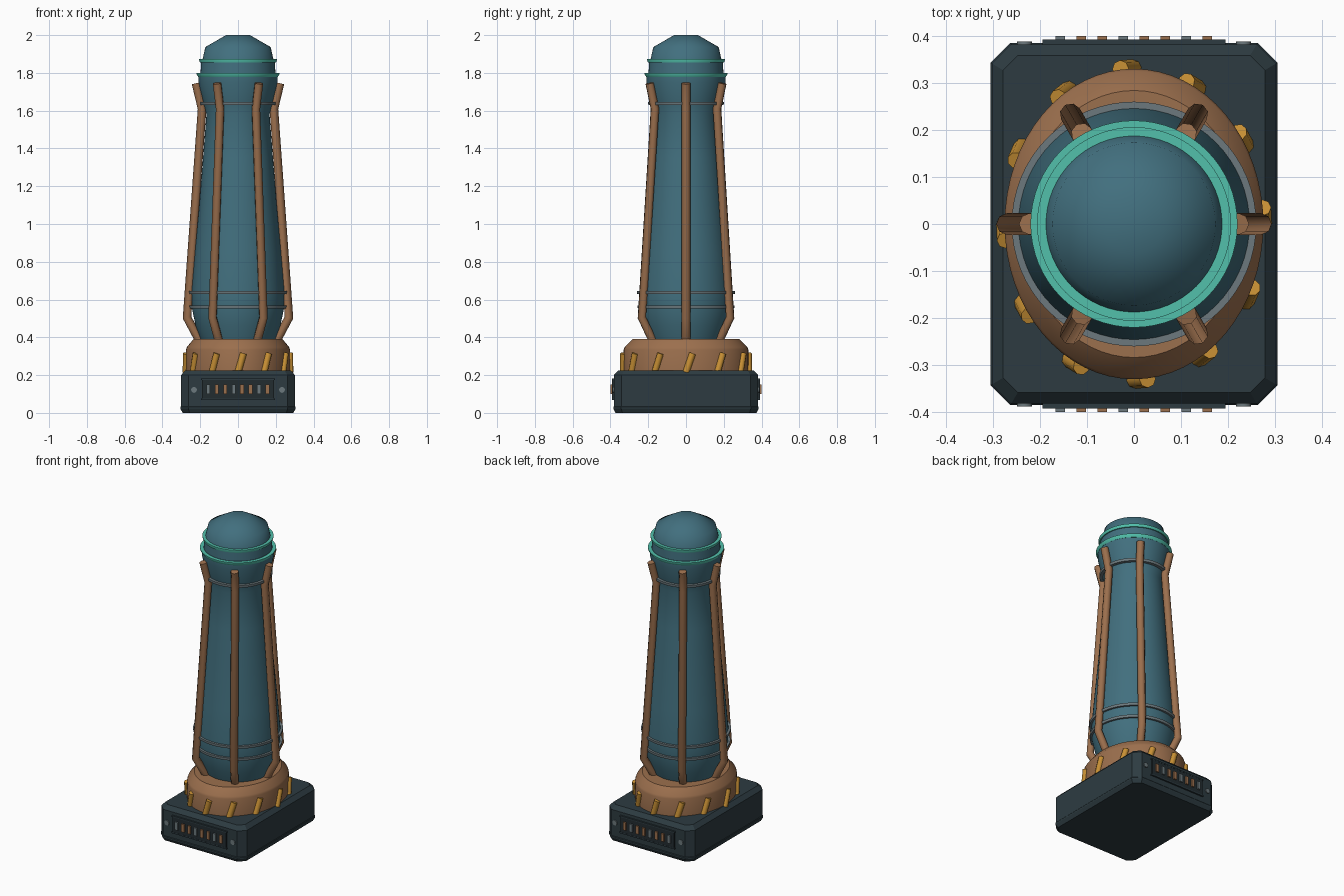
import bpy, bmesh, math

cube = bpy.data.objects.get("Cube")
if cube:
    bpy.data.objects.remove(cube, do_unlink=True)


def material(name, *rgb):
    m = bpy.data.materials.new(name)
    m.use_nodes = True
    colour = (*rgb, 1)
    m.diffuse_color = colour
    m.node_tree.nodes["Principled BSDF"].inputs["Base Color"].default_value = colour
    return m


teal = material("teal metal", 0.054, 0.16, 0.21)
copper = material("copper", 0.33, 0.16, 0.075)
brass = material("brass", 0.58, 0.28, 0.035)
mint = material("mint glow", 0.085, 0.53, 0.41)
grey = material("grey steel", 0.15, 0.19, 0.205)
dark = material("dark slate", 0.026, 0.044, 0.053)
black = material("vent black", 0.016, 0.025, 0.03)


def add_object(name, mesh, mat, angle=0):
    ob = bpy.data.objects.new(name, mesh)
    bpy.context.collection.objects.link(ob)
    mesh.materials.clear()
    mesh.materials.append(mat)
    if angle:
        bpy.ops.object.select_all(action="DESELECT")
        ob.select_set(True)
        bpy.context.view_layer.objects.active = ob
        bpy.ops.object.shade_smooth_by_angle(angle=math.radians(angle))
    return ob


def from_bmesh(name, bm, mat, angle=0):
    bmesh.ops.recalc_face_normals(bm, faces=bm.faces)
    mesh = bpy.data.meshes.new(name)
    bm.to_mesh(mesh)
    bm.free()
    return add_object(name, mesh, mat, angle)


def loft(name, loops, mat, angle=0, closed=False):
    """Skin a stack of point loops; capped unless the stack closes on itself."""
    bm = bmesh.new()
    rings = [[bm.verts.new(p) for p in loop] for loop in loops]
    n = len(rings[0])
    for a, b in zip(rings, rings[1:] + (rings[:1] if closed else [])):
        for i in range(n):
            j = (i + 1) % n
            bm.faces.new((a[i], a[j], b[j], b[i]))
    if not closed:
        bm.faces.new(rings[0])
        bm.faces.new(rings[-1])
    return from_bmesh(name, bm, mat, angle)


def lathe(name, profile, mat, sx=1, sy=1, angle=40, closed=False, n=64):
    turns = [2 * math.pi * i / n for i in range(n)]
    loops = [[(r * sx * math.cos(t), r * sy * math.sin(t), z) for t in turns]
             for r, z in profile]
    return loft(name, loops, mat, angle, closed)


def tubes(name, paths, radius, mat):
    """Eight-sided rods along point paths."""
    cu = bpy.data.curves.new(name, "CURVE")
    cu.dimensions = "3D"
    cu.bevel_depth = radius
    cu.bevel_resolution = 2
    cu.use_fill_caps = True
    for path in paths:
        sp = cu.splines.new("POLY")
        sp.points.add(len(path) - 1)
        for pt, co in zip(sp.points, path):
            pt.co = (*co, 1)
    tmp = bpy.data.objects.new(name + " path", cu)
    bpy.context.collection.objects.link(tmp)
    deps = bpy.context.evaluated_depsgraph_get()
    mesh = bpy.data.meshes.new_from_object(tmp.evaluated_get(deps))
    bpy.data.objects.remove(tmp, do_unlink=True)
    return add_object(name, mesh, mat, 50)


def box(name, centre, size, mat):
    bm = bmesh.new()
    bmesh.ops.create_cube(bm, size=1)
    for v in bm.verts:
        v.co = [c + s * k for c, s, k in zip(centre, size, v.co)]
    return from_bmesh(name, bm, mat)


# Base block: chamfered rectangle with a small foot ledge
def base_loop(inset, z, cut=0.042):
    x, y = 0.305 - inset, 0.385 - inset
    cut -= inset * 0.4
    quarter = [(x, y - cut), (x - cut, y)]
    left = [(-a, b) for a, b in reversed(quarter)]
    half = quarter + left
    return [(a, b, z) for a, b in half + [(-a, -b) for a, b in half]]


loft("base", [base_loop(i, z) for i, z in
              ((0.012, 0), (0, 0.022), (0, 0.03), (0.003, 0.034),
               (0.003, 0.2), (0.027, 0.225))], dark)

# Vent panels, slats and screws on the front and back of the base
for side, s in (("front", -1), ("back", 1)):
    box(side + "_vent_panel", (0, s * 0.383, 0.125), (0.38, 0.016, 0.1), black)
    for z in (0.073, 0.177):
        box(side + "_vent_rim", (0, s * 0.383, z), (0.39, 0.018, 0.008), dark)
    for i in range(8):
        box(f"{side}_slat_{i + 1}", (-0.157 + i * 0.0447, s * 0.39, 0.125),
            (0.02, 0.02, 0.05), copper if i % 3 else grey)
    tubes(side + "_screws", [[(x, s * 0.375, 0.122), (x, s * 0.388, 0.122)]
                             for x in (-0.233, 0.233)], 0.016, grey)

# Oval collar with leaning brass pins
lathe("collar", [(1, 0.215), (1, 0.335), (0.985, 0.348), (0.86, 0.39)],
      copper, 0.275, 0.33, angle=25)


def pin_end(degrees, z):
    t = math.radians(degrees)
    return (0.275 * math.cos(t), 0.332 * math.sin(t), z)


tubes("collar_pins", [[pin_end(d, 0.215), pin_end(d + 6, 0.315)]
                      for d in range(0, 360, 30)], 0.018, brass)

# Tapered body with flared neck and domed cap
lathe("body", [(0.19, 0.37), (0.224, 0.46), (0.243, 0.55), (0.246, 0.64),
               (0.228, 0.85), (0.205, 1.1), (0.185, 1.35), (0.167, 1.58),
               (0.185, 1.65), (0.209, 1.75), (0.21, 1.785), (0.198, 1.8),
               (0.195, 1.865)], teal, angle=30)
lathe("cap", [(0.19, 1.86), (0.173, 1.937), (0.063, 2.0)], teal, angle=55)


# Bands around the body
def band(name, inner, outer, z, height, flare, mat):
    h = height / 2
    lathe(name, [(inner, z - h), (outer - flare, z - h), (outer, z + h * 0.4),
                 (outer, z + h), (inner, z + h)], mat, closed=True)


for name, r, z in (("upper_grey_band", 0.201, 1.638),
                   ("middle_grey_band", 0.26, 0.638),
                   ("lower_grey_band", 0.257, 0.56)):
    band(name, r - 0.035, r, z, 0.016, 0.002, grey)
band("lower_mint_ring", 0.18, 0.22, 1.789, 0.02, 0.009, mint)
band("upper_mint_ring", 0.18, 0.206, 1.864, 0.018, 0.004, mint)

# Six copper ribs bent to follow the body
rib = [(0.205, 0.385), (0.27, 0.505), (0.19, 1.61), (0.222, 1.745)]
tubes("ribs", [[(r * math.cos(t), r * math.sin(t), z) for r, z in rib]
               for t in (k * math.pi / 3 for k in range(6))], 0.023, copper)
